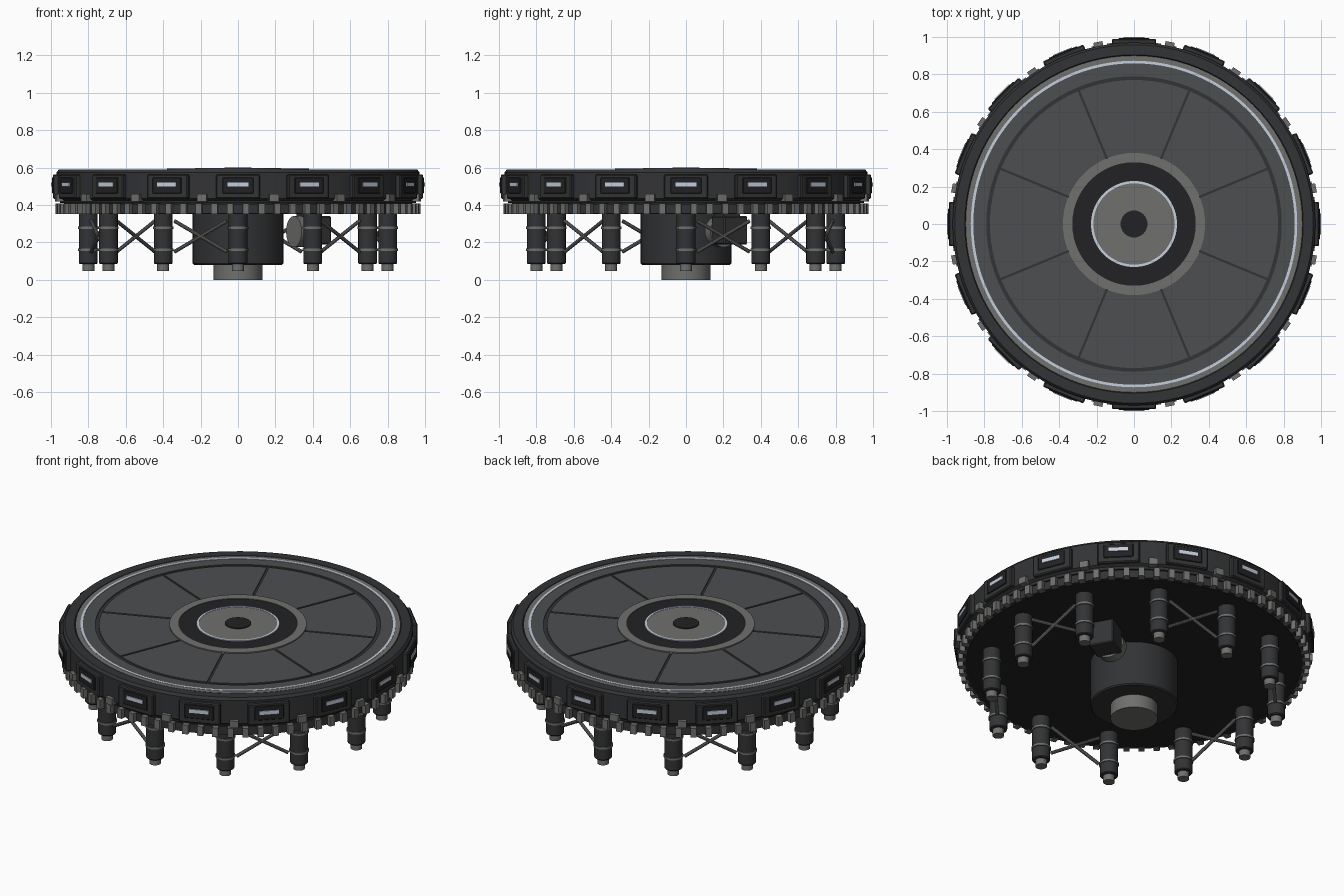
import bpy, bmesh
from math import sin, cos, pi, radians
from mathutils import Matrix, Vector

if "Cube" in bpy.data.objects:
    bpy.data.objects.remove(bpy.data.objects["Cube"])


def material(name, r, g, b):
    m = bpy.data.materials.new(name)
    m.diffuse_color = (r, g, b, 1)
    m.use_nodes = True
    m.node_tree.nodes["Principled BSDF"].inputs["Base Color"].default_value = m.diffuse_color
    return m


DARK = material("dark_metal", 0.032, 0.033, 0.035)
BLACK = material("black_metal", 0.016, 0.016, 0.018)
PLATE = material("plate_metal", 0.075, 0.077, 0.08)
GREY = material("grey_metal", 0.16, 0.16, 0.155)
LIGHT = material("light_strip", 0.55, 0.62, 0.72)


def finish(name, bm, mat, smooth=True):
    bmesh.ops.remove_doubles(bm, verts=bm.verts, dist=1e-5)
    bmesh.ops.recalc_face_normals(bm, faces=bm.faces)
    me = bpy.data.meshes.new(name)
    bm.to_mesh(me)
    bm.free()
    me.materials.append(mat)
    ob = bpy.data.objects.new(name, me)
    bpy.context.collection.objects.link(ob)
    if smooth:
        bpy.ops.object.select_all(action='DESELECT')
        ob.select_set(True)
        bpy.context.view_layer.objects.active = ob
        bpy.ops.object.shade_smooth_by_angle(angle=radians(30))
    return ob


def sweep(bm, profile, n, a0=0.0, mtx=Matrix()):
    """Revolve a closed (radius, z) profile about z."""
    rows = [[bm.verts.new(mtx @ Vector((r * cos(a0 + 2 * pi * i / n), r * sin(a0 + 2 * pi * i / n), z)))
             for r, z in profile] for i in range(n)]
    k = len(profile)
    for i in range(n):
        p, q = rows[i], rows[(i + 1) % n]
        for j in range(k):
            m = (j + 1) % k
            if profile[j][0] == 0 and profile[m][0] == 0:
                continue
            if profile[j][0] == 0:
                bm.faces.new((p[j], q[m], p[m]))
            elif profile[m][0] == 0:
                bm.faces.new((p[j], q[j], p[m]))
            else:
                bm.faces.new((p[j], q[j], q[m], p[m]))


def lathe(name, profile, mat, n=96):
    bm = bmesh.new()
    sweep(bm, profile, n)
    return finish(name, bm, mat)


def ring(name, r0, r1, z0, z1, mat, n=96):
    return lathe(name, [(r0, z0), (r1, z0), (r1, z1), (r0, z1)], mat, n)


def box(bm, ang, r, z, size, bevel=0.0):
    """Box whose local x is radial, local y tangential."""
    mtx = Matrix.Rotation(ang, 4, 'Z') @ Matrix.Translation((r, 0, z)) @ Matrix.Diagonal((*size, 1))
    vs = bmesh.ops.create_cube(bm, size=1, matrix=mtx)["verts"]
    if bevel:
        es = list({e for v in vs for e in v.link_edges})
        bmesh.ops.bevel(bm, geom=es, offset=bevel, segments=1, affect='EDGES')


def around(name, count, offset, r, z, size, mat, bevel=0.0):
    bm = bmesh.new()
    for i in range(count):
        box(bm, offset + 2 * pi * i / count, r, z, size, bevel)
    return finish(name, bm, mat, False)


# Main deck body and rim
lathe("deck_body", [(0, 0.41), (0.95, 0.41), (0.955, 0.425), (0.97, 0.435), (0.97, 0.575),
                    (0.958, 0.59), (0.905, 0.59), (0.90, 0.582), (0, 0.582)], DARK)
lathe("underside_plate", [(0, 0.352), (0.93, 0.352), (0.93, 0.415), (0, 0.415)], BLACK)

# Top surface rings
ring("outer_deck_ring", 0.873, 0.90, 0.575, 0.589, GREY)
ring("outer_light_ring", 0.859, 0.873, 0.575, 0.591, LIGHT)
ring("middle_deck_ring", 0.79, 0.859, 0.575, 0.588, PLATE)
ring("hub_collar", 0.33, 0.38, 0.575, 0.595, GREY)
ring("hub_dark_ring", 0.23, 0.33, 0.575, 0.592, BLACK)
ring("hub_light_ring", 0.217, 0.23, 0.575, 0.597, LIGHT)
ring("hub_cap", 0.07, 0.217, 0.575, 0.595, GREY)
lathe("hub_centre", [(0, 0.575), (0.072, 0.575), (0.072, 0.60), (0, 0.60)], BLACK, 48)

# Eight wedge plates separated by narrow grooves
bm = bmesh.new()
for s in range(8):
    a, steps, rows = s * pi / 4, 12, []
    for i in range(steps + 1):
        row = []
        for r in (0.38, 0.77):
            half = pi / 8 - 0.006 / r
            t = a - half + 2 * half * i / steps
            row += [bm.verts.new((r * cos(t), r * sin(t), z)) for z in (0.575, 0.588)]
        rows.append([row[0], row[2], row[3], row[1]])
    for p, q in zip(rows, rows[1:]):
        for j in range(4):
            bm.faces.new((p[j], q[j], q[(j + 1) % 4], p[(j + 1) % 4]))
    bm.faces.new(rows[0])
    bm.faces.new(rows[-1][::-1])
finish("deck_wedge_plates", bm, PLATE)

# Rim panels, lamps and clamps
S = pi / 8
around("rim_panels", 16, 0, 0.973, 0.498, (0.034, 0.235, 0.13), DARK, 0.006)
around("rim_panel_insets", 16, 0, 0.985, 0.505, (0.02, 0.165, 0.085), BLACK, 0.003)
around("rim_lamps", 16, 0, 0.99, 0.51, (0.02, 0.11, 0.022), LIGHT)
around("rim_clamps", 16, S / 2, 0.97, 0.44, (0.044, 0.05, 0.04), GREY)

# Drive gear under the rim
ring("gear_ring", 0.90, 0.948, 0.355, 0.405, DARK)
around("gear_teeth", 72, pi / 72, 0.955, 0.38, (0.04, 0.034, 0.056), GREY)

# Central hub
lathe("hub_drum", [(0, 0.08), (0.235, 0.08), (0.242, 0.087), (0.242, 0.36), (0, 0.36)], DARK, 64)
lathe("hub_foot", [(0, 0), (0.13, 0), (0.13, 0.085), (0, 0.085)], GREY, 48)

# Twelve support legs with bands and feet
parts = {"leg_columns": (DARK, [[(0, 0.085), (0.046, 0.085), (0.05, 0.09), (0.05, 0.36), (0, 0.36)]]),
         "leg_bands": (GREY, [[(0.045, z), (0.055, z), (0.055, z + 0.012), (0.045, z + 0.012)]
                              for z in (0.155, 0.272)]),
         "leg_feet": (GREY, [[(0, 0.048), (0.032, 0.048), (0.032, 0.09), (0, 0.09)]])}
for name, (mat, profiles) in parts.items():
    bm = bmesh.new()
    for i in range(12):
        t = i * pi / 6
        for prof in profiles:
            sweep(bm, prof, 24, 0, Matrix.Translation((0.8 * cos(t), 0.8 * sin(t), 0)))
    finish(name, bm, mat)

# Crossed braces between alternate leg pairs
bm = bmesh.new()
for i in range(6):
    a, b = (Vector((0.8 * cos(t), 0.8 * sin(t), 0)) for t in (i * pi / 3, i * pi / 3 + pi / 6))
    for z0, z1 in ((0.15, 0.315), (0.315, 0.15)):
        p, q = a.lerp(b, 0.15), a.lerp(b, 0.85)
        p.z, q.z = z0, z1
        d = q - p
        mtx = Matrix.Translation((p + q) / 2) @ d.to_track_quat('Z', 'Y').to_matrix().to_4x4()
        bmesh.ops.create_cone(bm, cap_ends=True, segments=10, radius1=0.01, radius2=0.01,
                              depth=d.length, matrix=mtx)
finish("cross_braces", bm, GREY)

# Drive motor beside the hub
A = pi / 6
bm = bmesh.new()
box(bm, A, 0.465, 0.265, (0.14, 0.145, 0.15), 0.006)
box(bm, A, 0.44, 0.345, (0.10, 0.10, 0.03))
finish("motor_housing", bm, DARK, False)
bm = bmesh.new()
mtx = Matrix.Rotation(A, 4, 'Z') @ Matrix.Translation((0.375, 0, 0.258)) @ Matrix.Rotation(pi / 2, 4, 'Y')
bmesh.ops.create_cone(bm, cap_ends=True, segments=32, radius1=0.083, radius2=0.083, depth=0.06, matrix=mtx)
finish("motor_pinion", bm, GREY)
